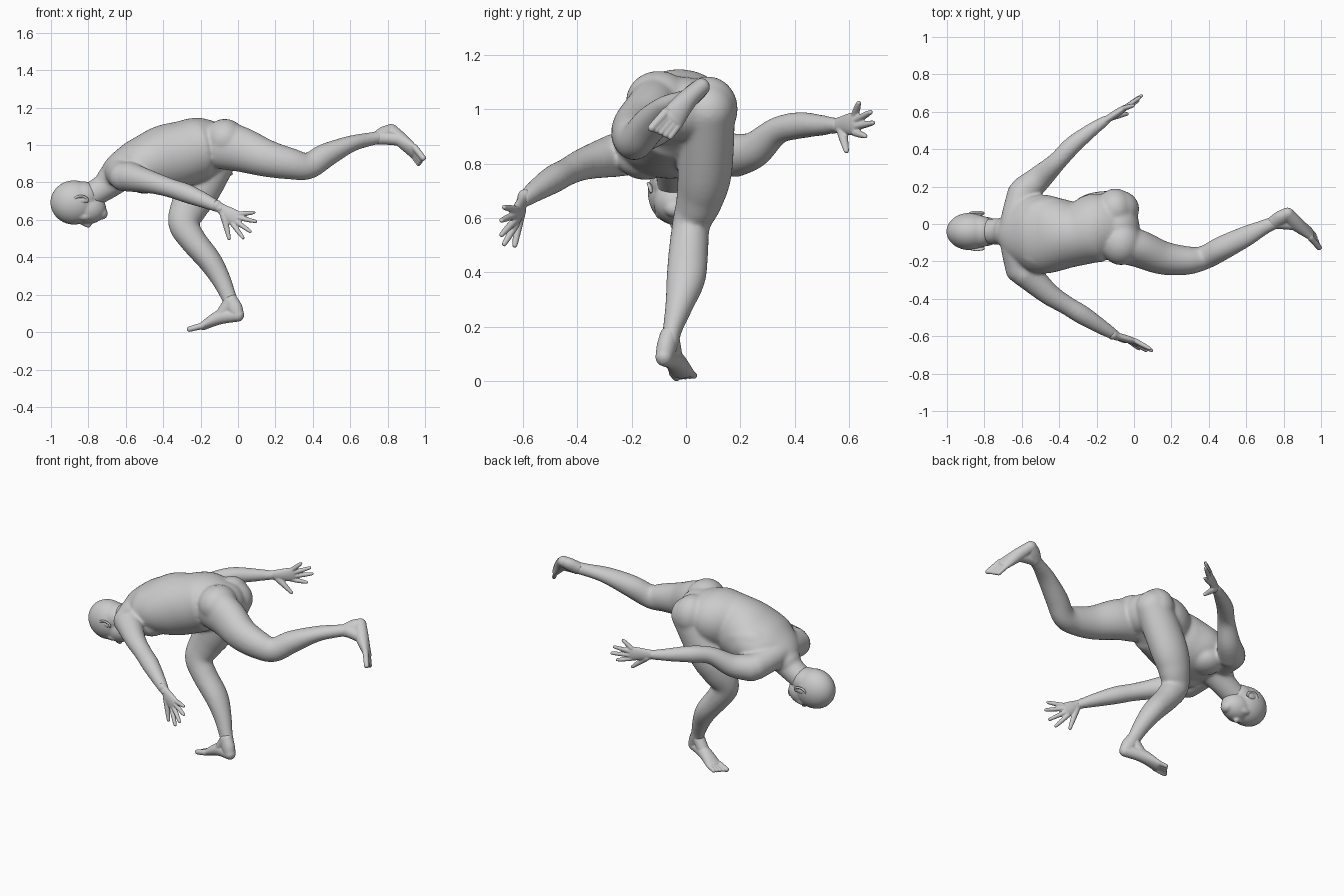
import bpy
import bmesh
import math
from mathutils import Vector, Matrix

cube = bpy.data.objects.get("Cube")
if cube:
    bpy.data.objects.remove(cube, do_unlink=True)

skin = bpy.data.materials.new("grey_clay")
skin.use_nodes = True
GREY = (.6, .6, .6, 1)
skin.diffuse_color = GREY
skin.node_tree.nodes["Principled BSDF"].inputs["Base Color"].default_value = GREY

X, Y, Z = Vector((1, 0, 0)), Vector((0, 1, 0)), Vector((0, 0, 1))
SEGMENTS = 48


def ball(bm, centre, radii, axes=(X, Y, Z)):
    """Ellipsoid with its radii laid along three axes."""
    rotation = Matrix(axes).transposed().to_4x4()
    matrix = Matrix.Translation(centre) @ rotation @ Matrix.Diagonal((*radii, 1))
    bmesh.ops.create_uvsphere(bm, u_segments=SEGMENTS, v_segments=SEGMENTS // 2, radius=1, matrix=matrix)


def spline(stations, steps=6):
    """Smooth curve through stations of position and radii."""
    result = []
    last = len(stations) - 1
    for i in range(last):
        before, start = stations[max(i - 1, 0)], stations[i]
        end, after = stations[i + 1], stations[min(i + 2, last)]
        for step in range(steps):
            t = step / steps
            result.append([q + t / 2 * (r - p + t * (2 * p - 5 * q + 4 * r - s
                                                     + t * (3 * q - p - 3 * r + s)))
                           for p, q, r, s in zip(before, start, end, after)])
    result.append(list(stations[last]))
    return result


def limb(bm, side, *stations):
    """Tube of elliptical sections (x, y, z, radius along side, other radius)."""
    points = spline([s if len(s) == 5 else (*s, s[3]) for s in stations])
    last = len(points) - 1
    rings = []
    for i, (x, y, z, wide, deep) in enumerate(points):
        centre = Vector((x, y, z))
        ahead, behind = points[min(i + 1, last)], points[max(i - 1, 0)]
        along = (Vector(ahead[:3]) - Vector(behind[:3])).normalized()
        across = (side - along * side.dot(along)).normalized()
        normal = along.cross(across)
        angles = [math.tau * k / SEGMENTS for k in range(SEGMENTS)]
        rings.append([bm.verts.new(centre + across * wide * math.cos(angle)
                                   + normal * deep * math.sin(angle)) for angle in angles])
        if i in (0, last):
            ball(bm, centre, (wide, deep, min(wide, deep)), (across, normal, along))
    for lower, upper in zip(rings, rings[1:]):
        for k in range(SEGMENTS):
            following = (k + 1) % SEGMENTS
            bm.faces.new((lower[k], lower[following], upper[following], upper[k]))
    bm.faces.new(reversed(rings[0]))
    bm.faces.new(rings[-1])


def finish(name, bm, voxel, rounds):
    """Fuse the overlapping volumes into one smooth skin."""
    mesh = bpy.data.meshes.new(name)
    bm.to_mesh(mesh)
    bm.free()
    part = bpy.data.objects.new(name, mesh)
    bpy.context.collection.objects.link(part)
    mesh.materials.append(skin)
    fuse = part.modifiers.new("fuse", 'REMESH')
    fuse.mode = 'VOXEL'
    fuse.voxel_size = voxel
    fuse.use_smooth_shade = True
    soften = part.modifiers.new("soften", 'SMOOTH')
    soften.factor = .5
    soften.iterations = rounds


def hand(name, wrist, palm, across, fingertips, thumb_tip):
    """Flat palm, four fingers spread across it and a thumb."""
    bm = bmesh.new()
    wrist, palm, thumb_tip = Vector(wrist), Vector(palm), Vector(thumb_tip)
    along = (palm - wrist).normalized()
    across = (across - along * across.dot(along)).normalized()
    knuckles = palm + along * .02
    limb(bm, across, (*(wrist - along * .03), .03, .026), (*wrist, .028, .02),
         (*(palm - along * .02), .04, .02), (*knuckles, .043, .016))
    for i, fingertip in enumerate(fingertips):
        root = knuckles + across * .022 * (1.5 - i)
        tip = Vector(fingertip)
        limb(bm, across, (*root, .014), (*root.lerp(tip, .6), .012), (*root.lerp(tip, .94), .009))
    root = wrist + along * .03 - across * .02
    limb(bm, across, (*root, .02), (*root.lerp(thumb_tip, .5), .015), (*root.lerp(thumb_tip, .92), .01))
    finish(name, bm, .004, 3)


def foot(name, ankle, heel, arch, toe_root, toe_tip, across):
    """Heel, wedge shaped instep and five toes; the big toe lies along across."""
    bm = bmesh.new()
    ankle, heel, arch, toe_root, toe_tip = map(Vector, (ankle, heel, arch, toe_root, toe_tip))
    across = across.normalized()
    limb(bm, across, (*ankle, .036, .042), (*heel.lerp(ankle, .45), .036, .044), (*heel, .032, .034))
    limb(bm, across, (*heel, .032, .034), (*arch, .038), (*toe_root, .048, .022))
    limb(bm, across, (*ankle, .035), (*arch, .034))
    for i in range(5):
        offset = across * .0185 * (2 - i)
        end = toe_tip + offset - (toe_tip - toe_root) * .08 * i
        thickness = .0115 if i else .015
        limb(bm, across, (*(toe_root + offset * .9), thickness * 1.15), (*end, thickness))
    finish(name, bm, .004, 4)


# Torso, neck and shoulder girdle
bm = bmesh.new()
limb(bm, Y, (-.68, -.04, .82, .085, .075), (-.63, -.05, .86, .15, .1), (-.56, -.05, .885, .2, .135),
     (-.47, -.055, .905, .21, .165), (-.38, -.055, .93, .19, .18), (-.29, -.05, .955, .17, .175),
     (-.19, -.02, .985, .185, .165), (-.09, -.02, 1, .14, .12))
limb(bm, Y, (-.82, -.04, .71, .066), (-.69, -.04, .79, .075), (-.62, -.04, .85, .1, .09))
limb(bm, Z, (-.61, -.24, .83, .078), (-.64, -.04, .865, .08), (-.6, .16, .835, .078))

# Buttocks, chest and shoulder blades
ball(bm, (-.1, .08, 1), (.1, .11, .12))
ball(bm, (-.07, -.1, 1.03), (.11, .12, .11))
for y in (-.15, .045):
    ball(bm, (-.5, y, .815), (.1, .1, .075))
    ball(bm, (-.46, y, .94), (.16, .1, .09))

# Standing leg
limb(bm, Y, (-.08, .08, 1, .1, .11), (-.2, .07, .78, .1, .115), (-.26, .05, .67, .086, .1),
     (-.29, .02, .58, .07, .083), (-.24, .01, .49, .072), (-.15, 0, .38, .072, .064),
     (-.09, -.025, .28, .052), (-.05, -.05, .19, .036, .042), (-.03, -.06, .14, .034, .042))

# Trailing leg
limb(bm, Y, (-.08, -.11, 1, .1, .13), (.02, -.13, .975, .1, .12), (.15, -.18, .93, .09, .1),
     (.28, -.195, .9, .077, .084), (.375, -.18, .888, .064, .071), (.47, -.13, .945, .065),
     (.6, -.065, 1.005, .056, .045), (.7, -.015, 1.03, .04, .037), (.78, .02, 1.045, .035))

# Arms
limb(bm, Z, (-.58, -.26, .83, .08), (-.46, -.37, .8, .06), (-.36, -.435, .77, .051),
     (-.27, -.49, .74, .051), (-.15, -.565, .69, .037), (-.09, -.6, .66, .026))
limb(bm, Z, (-.58, .18, .83, .08), (-.5, .25, .85, .067), (-.41, .335, .92, .051),
     (-.33, .42, .94, .049), (-.23, .5, .94, .038), (-.15, .555, .94, .027))
finish("body", bm, .008, 16)

# Head, facing down with the crown forward
bm = bmesh.new()
ball(bm, (-.877, -.04, .693), (.126, .1, .118))
ball(bm, (-.825, -.04, .725), (.09, .085, .08))
ball(bm, (-.805, -.04, .66), (.1, .08, .083))

# Jaw, mouth, brow and nose
limb(bm, Y, (-.8, -.04, .645, .066, .05), (-.73, -.04, .635, .04, .034))
ball(bm, (-.77, -.04, .603), (.024, .03, .016))
ball(bm, (-.885, -.04, .607), (.03, .06, .025))
limb(bm, Y, (-.865, -.04, .6, .012), (-.8, -.04, .572, .018, .015))

# Cheeks
for side in (-1, 1):
    ball(bm, (-.82, -.04 + side * .05, .62), (.04, .025, .025))
finish("head", bm, .006, 7)

# Ears: a flat shell with a raised rim
for name, side in (("front_ear", -1), ("back_ear", 1)):
    bm = bmesh.new()
    centre = Vector((-.84, -.037 + side * .088, .705))
    ball(bm, centre, (.032, .012, .02))
    rim = []
    for degrees in range(-20, 221, 40):
        angle = math.radians(degrees)
        lift = side * (.006 + .007 * math.sin(angle))
        rim.append(centre + Vector((.036 * math.cos(angle), lift, .022 * math.sin(angle))))
    limb(bm, Y, *[(*point, .0065) for point in rim])
    finish(name, bm, .003, 4)

# Hands
hand("front_hand", wrist=(-.09, -.6, .66), palm=(-.025, -.62, .615), across=X + Z * 2,
     fingertips=[(.09, -.67, .64), (.1, -.68, .59), (.07, -.68, .535), (.03, -.67, .5)],
     thumb_tip=(-.045, -.63, .49))
hand("back_hand", wrist=(-.15, .555, .94), palm=(-.065, .61, .945), across=Z,
     fingertips=[(0, .635, 1.025), (.035, .68, .99), (.045, .69, .95), (.025, .66, .9)],
     thumb_tip=(-.03, .59, .84))

# Feet
foot("standing_foot", ankle=(-.04, -.06, .165), heel=(0, -.08, .09), arch=(-.095, -.045, .08),
     toe_root=(-.185, -.015, .033), toe_tip=(-.247, 0, .016), across=-X - Y * 3)
foot("trailing_foot", ankle=(.755, .01, 1.04), heel=(.82, .055, 1.08), arch=(.87, 0, 1.03),
     toe_root=(.94, -.05, .965), toe_tip=(.985, -.1, .905), across=X * .2 - Y + Z)
